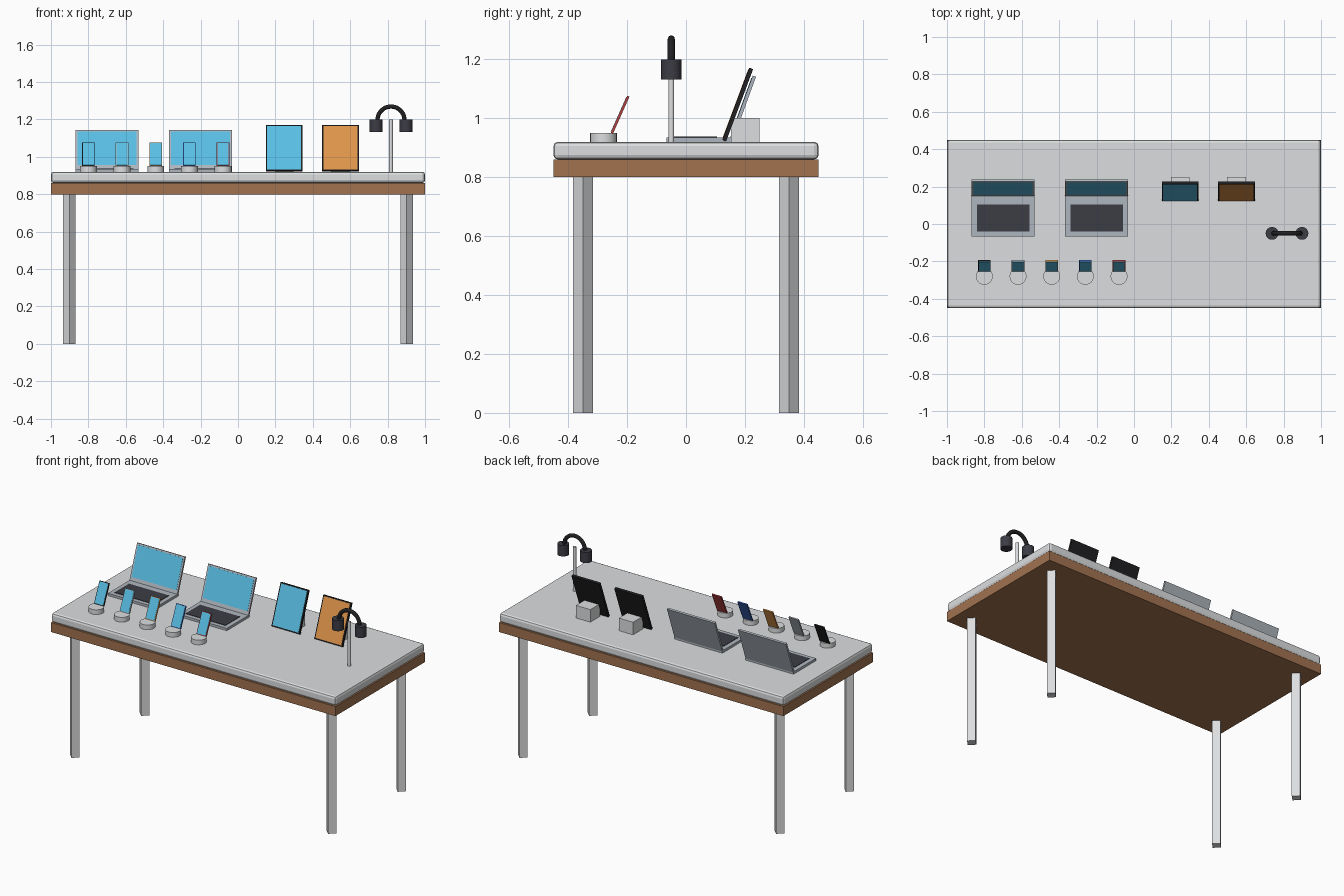
import bpy, math

cube = bpy.data.objects.get("Cube")
if cube:
    bpy.data.objects.remove(cube, do_unlink=True)


def material(name, r, g, b):
    m = bpy.data.materials.new(name)
    m.use_nodes = True
    m.diffuse_color = (r, g, b, 1)
    m.node_tree.nodes["Principled BSDF"].inputs["Base Color"].default_value = (r, g, b, 1)
    return m


pale = material("pale grey", 0.72, 0.73, 0.74)
wood = material("wood brown", 0.36, 0.17, 0.08)
silver = material("silver grey", 0.43, 0.47, 0.52)
sky = material("screen blue", 0.10, 0.52, 0.78)
orange = material("orange", 0.74, 0.30, 0.07)
charcoal = material("charcoal", 0.045, 0.045, 0.06)
black = material("black", 0.015, 0.015, 0.017)
red = material("red", 0.45, 0.05, 0.05)
navy = material("deep blue", 0.04, 0.12, 0.45)


def finish(name, mat):
    ob = bpy.context.object
    ob.name = ob.data.name = name
    ob.data.materials.append(mat)
    return ob


def box(name, mat, x, y, z, pivot=None, tilt=0):
    """Box from (min, max) ranges, optionally leaning back about a pivot."""
    bpy.ops.mesh.primitive_cube_add(size=1)
    ob = finish(name, mat)
    for v in ob.data.vertices:
        v.co = [r[0] if c < 0 else r[1] for c, r in zip(v.co, (x, y, z))]
    if pivot:
        ob.location = pivot
        ob.rotation_euler.x = -tilt
    return ob


def rod(name, mat, x, y, z, radius, sides=32):
    bpy.ops.mesh.primitive_cylinder_add(vertices=sides, radius=radius, depth=z[1] - z[0],
                                        location=(x, y, (z[0] + z[1]) / 2))
    ob = finish(name, mat)
    if sides > 4:
        bpy.ops.object.shade_smooth_by_angle()
    return ob


def panel(name, pivot, w, length, thick, tilt, case, face, rim, chin):
    """Leaning device: a case with a thin lit screen on its front."""
    a, h = math.radians(tilt), w / 2
    box(name + "_case", case, (-h, h), (0, thick), (0, length), pivot, a)
    box(name + "_screen", face, (rim - h, h - rim), (-0.0015, 0.001), (chin, length - rim), pivot, a)


# Table
TOP = 0.92
box("table_frame", wood, (-1, 1), (-0.45, 0.45), (0.8, 0.86))
slab = box("table_top", pale, (-1, 1), (-0.45, 0.45), (0.86, TOP))
bevel = slab.modifiers.new("soft_edge", 'BEVEL')
bevel.width, bevel.segments = 0.015, 2
for sx in (-1, 1):
    for sy in (-1, 1):
        rod("table_leg", pale, sx * 0.902, sy * 0.35, (0, 0.8), 0.034, 4)

# Laptops
for x in (-0.70, -0.20):
    box("laptop_base", silver, (x - 0.168, x + 0.168), (-0.067, 0.16), (TOP, 0.935))
    box("laptop_keyboard", charcoal, (x - 0.14, x + 0.14), (-0.04, 0.105), (0.934, 0.938))
    panel("laptop_lid", (x, 0.15, 0.935), 0.336, 0.223, 0.012, 20, silver, sky, 0.01, 0.022)

# Tablets with block stands
for x, face in ((0.247, sky), (0.548, orange)):
    box("tablet_stand", pale, (x - 0.05, x + 0.05), (0.152, 0.25), (TOP, 1.0))
    panel("tablet", (x, 0.123, 0.926), 0.196, 0.262, 0.014, 20.5, black, face, 0.007, 0.007)

# Phones on round stands
for i, case in enumerate((black, silver, orange, navy, red)):
    x = -0.80 + 0.18 * i
    rod("phone_stand", pale, x, -0.28, (TOP, 0.95), 0.045)
    panel("phone", (x, -0.255, 0.951), 0.068, 0.137, 0.008, 24, case, sky, 0.004, 0.004)

# Headphones on a pole
HX, HY, HZ, R = 0.818, -0.05, 1.197, 0.072
rod("headphone_pole", pale, HX, HY, (TOP, 1.2), 0.01)
for s in (-1, 1):
    rod("headphone_cup", charcoal, HX + s * 0.08, HY, (1.132, 1.2), 0.034)
curve = bpy.data.curves.new("headband", 'CURVE')
curve.dimensions = '3D'
curve.bevel_depth, curve.bevel_resolution, curve.use_fill_caps = 0.012, 3, True
path = [(HX + R * math.cos(t), HY, HZ + R * math.sin(t))
        for t in (math.pi * k / 24 for k in range(25))]
spline = curve.splines.new('POLY')
spline.points.add(len(path) - 1)
for p, co in zip(spline.points, path):
    p.co = (*co, 1)
band = bpy.data.objects.new("headband", curve)
curve.materials.append(black)
bpy.context.collection.objects.link(band)
